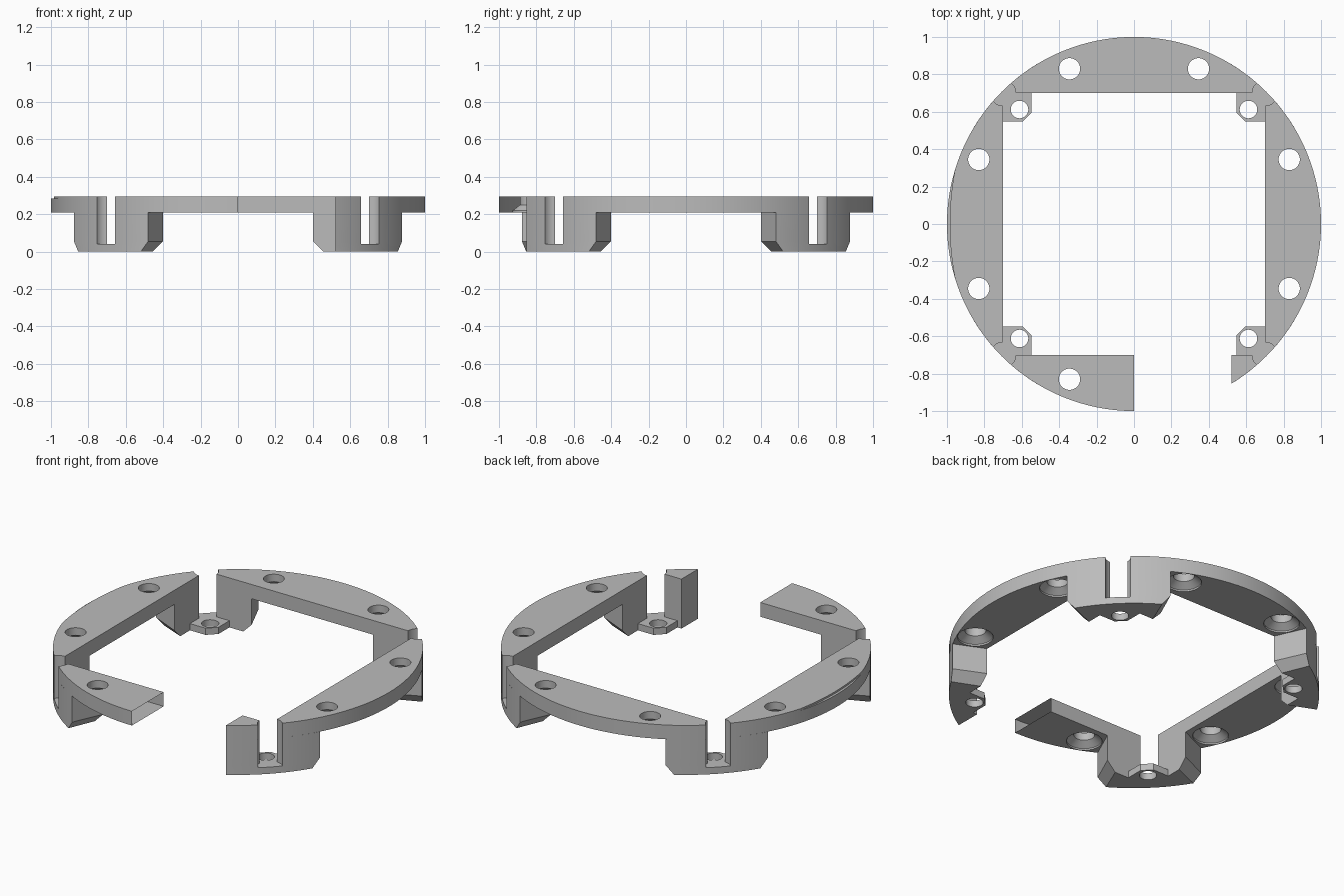
import bpy, bmesh
from math import cos, sin, radians, sqrt, pi

old = bpy.data.objects.get("Cube")
if old:
    bpy.data.objects.remove(old, do_unlink=True)

grey = bpy.data.materials.new("plain_grey")
grey.use_nodes = True
COLOUR = (0.5, 0.5, 0.5, 1)
grey.diffuse_color = COLOUR
grey.node_tree.nodes["Principled BSDF"].inputs["Base Color"].default_value = COLOUR

TOP, DECK, FLOOR = 0.295, 0.21, 0.04   # ring top, ring underside, corner pad top
INNER = 0.7                            # half width of the square opening


def loft(name, sections):
    """Solid through a stack of (outline, z) sections with equal point counts."""
    bm = bmesh.new()
    rings = [[bm.verts.new((x, y, z)) for x, y in pts] for pts, z in sections]
    n = len(rings[0])
    bm.faces.new(rings[0][::-1])
    bm.faces.new(rings[-1])
    for a, b in zip(rings, rings[1:]):
        for i in range(n):
            j = (i + 1) % n
            bm.faces.new((a[i], a[j], b[j], b[i]))
    bmesh.ops.recalc_face_normals(bm, faces=bm.faces)
    mesh = bpy.data.meshes.new(name)
    bm.to_mesh(mesh)
    bm.free()
    mesh.materials.append(grey)
    obj = bpy.data.objects.new(name, mesh)
    bpy.context.collection.objects.link(obj)
    return obj


def circle(x, y, r, n=32):
    return [(x + r * cos(2 * pi * i / n), y + r * sin(2 * pi * i / n)) for i in range(n)]


def rect(x0, x1, y0, y1):
    return [(x0, y0), (x1, y0), (x1, y1), (x0, y1)]


def prism(name, pts, z0, z1):
    return loft(name, [(pts, z0), (pts, z1)])


def activate(obj):
    bpy.ops.object.select_all(action='DESELECT')
    obj.select_set(True)
    bpy.context.view_layer.objects.active = obj


def cut(obj, cutter):
    cutter.hide_render = True
    mod = obj.modifiers.new("cut", 'BOOLEAN')
    mod.operation = 'DIFFERENCE'
    mod.solver = 'EXACT'
    mod.object = cutter
    activate(obj)
    bpy.ops.object.modifier_apply(modifier=mod.name)
    bpy.data.objects.remove(cutter, do_unlink=True)


def finish(obj):
    activate(obj)
    bpy.ops.object.shade_smooth_by_angle(angle=radians(25))


def slot(sx, sy):
    return prism("slot_cutter", circle(sx * INNER, sy * INNER, 0.068), FLOOR, 0.4)


def gap():
    return prism("gap_cutter", rect(0, 0.52, -1.2, -0.6), -0.1, 0.4)


CORNERS = [(sx, sy) for sx in (-1, 1) for sy in (-1, 1)]

# Flat ring with a square opening and a break at the front
ring = prism("ring", circle(0, 0, 1, 128), DECK, TOP)
cut(ring, prism("opening_cutter", rect(-INNER, INNER, -INNER, INNER), 0.1, 0.4))
cut(ring, gap())

# Screw holes, countersunk from below
for sx, sy in CORNERS:
    cut(ring, slot(sx, sy))
    for x, y in ((0.345, 0.83), (0.83, 0.345)):
        if (sx, sy) == (1, -1) and x < y:
            continue
        steps = ((0.2, 0.097), (0.22, 0.097), (0.25, 0.057), (0.4, 0.057))
        cut(ring, loft("screw_cutter", [(circle(sx * x, sy * y, r), z) for z, r in steps]))

# Shallow crescent step on the outer edge
R, EDGE, HALF = 1.516, -0.985, 0.29
ys = [HALF * (i / 12 - 1) for i in range(25)]
arc = [(EDGE + R - sqrt(R * R - y * y), y) for y in ys]
cut(ring, prism("step_cutter", arc + [(-1.1, HALF), (-1.1, -HALF)], TOP - 0.011, 0.4))
finish(ring)


def leg_outline(sx, sy, inner, angle):
    """Corner piece between the square opening and the outer circle."""
    n = 16
    low = 90 - angle
    angles = [radians(low + (angle - low) * i / n) for i in range(n + 1)]
    pts = [(INNER, inner)] + [(cos(a), sin(a)) for a in angles]
    pts += [(inner, INNER), (INNER, INNER)]
    return [(sx * x, sy * y) for x, y in pts]


for sx, sy in CORNERS:
    tag = ("front" if sy < 0 else "back") + ("_left" if sx > 0 else "_right")

    # Leg with chamfered lower ends and a round slot
    wide = leg_outline(sx, sy, 0.4, 61.3)
    narrow = leg_outline(sx, sy, 0.455, 58.7)
    leg = loft(tag + "_leg", [(narrow, 0), (wide, 0.055), (wide, DECK)])
    cut(leg, slot(sx, sy))
    if (sx, sy) == (1, -1):
        cut(leg, gap())
    finish(leg)

    # Thin mounting pad with a hole
    tip, bevel = 0.547, 0.597
    pts = [(INNER, INNER), (tip, INNER), (tip, bevel), (bevel, tip), (INNER, tip)]
    pad = prism(tag + "_pad", [(sx * x, sy * y) for x, y in pts], 0, FLOOR)
    cut(pad, prism("pad_hole_cutter", circle(sx * 0.612, sy * 0.612, 0.047), -0.1, 0.1))
    finish(pad)
